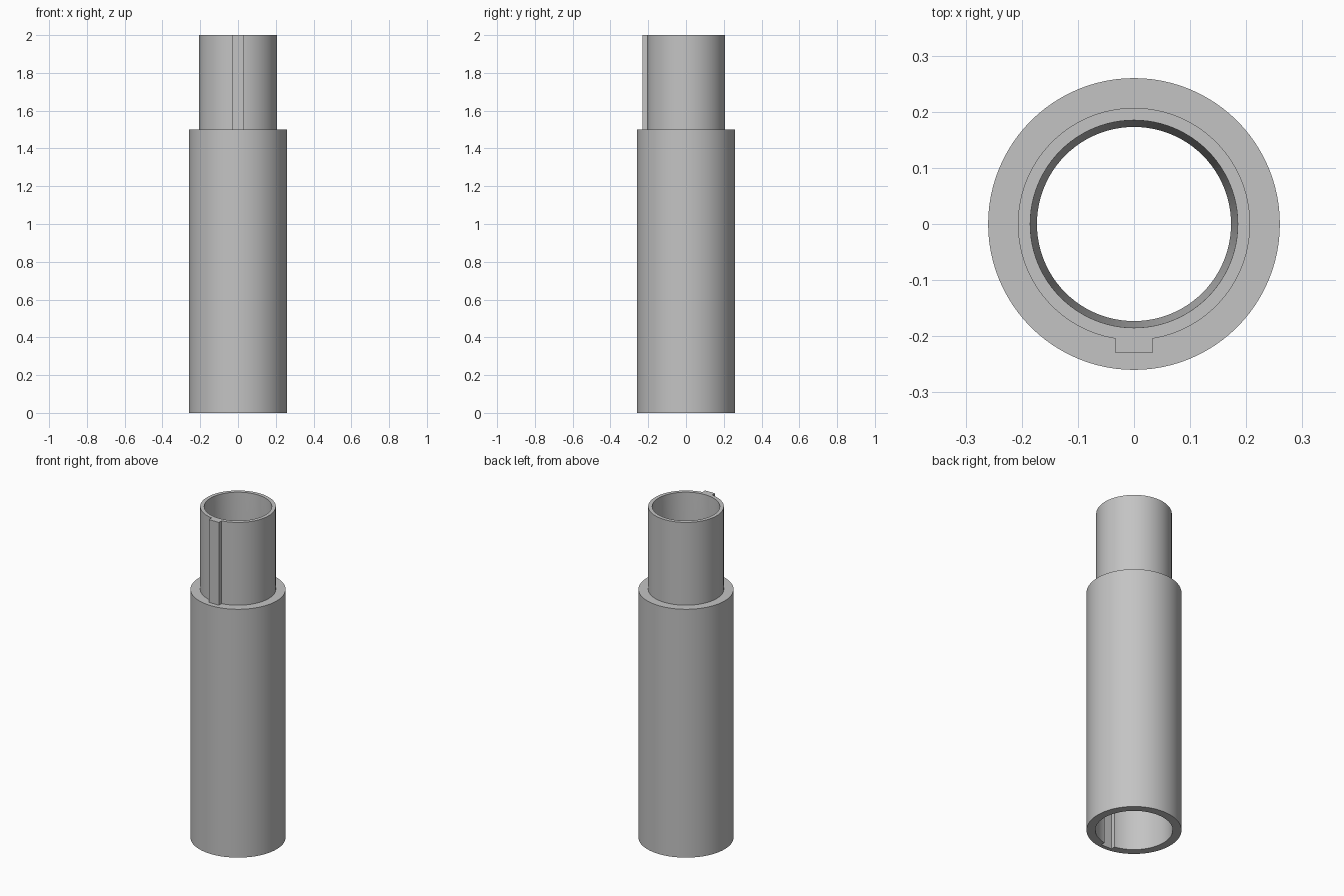
import bpy
import bmesh
import math

cube = bpy.data.objects.get("Cube")
if cube:
    bpy.data.objects.remove(cube, do_unlink=True)

SEGMENTS = 96
BODY_R, SPIGOT_R, SOCKET_R, BORE_R, MOUTH_R = 0.26, 0.207, 0.212, 0.173, 0.185
SHOULDER_Z, TOP_Z, SOCKET_Z = 1.5, 2.0, 0.5

grey = bpy.data.materials.new("plain grey")
grey.use_nodes = True
colour = (0.55, 0.55, 0.55, 1)
grey.diffuse_color = colour
grey.node_tree.nodes["Principled BSDF"].inputs["Base Color"].default_value = colour


def add_object(name, bm):
    bmesh.ops.recalc_face_normals(bm, faces=bm.faces)
    mesh = bpy.data.meshes.new(name)
    bm.to_mesh(mesh)
    bm.free()
    mesh.materials.append(grey)
    obj = bpy.data.objects.new(name, mesh)
    bpy.context.collection.objects.link(obj)
    return obj


def lathe(name, profile):
    """Turn a closed (radius, height) outline around the z axis."""
    bm = bmesh.new()
    rings = []
    for i in range(SEGMENTS):
        a = math.tau * i / SEGMENTS
        rings.append([bm.verts.new((r * math.cos(a), r * math.sin(a), z)) for r, z in profile])
    count = len(profile)
    for i in range(SEGMENTS):
        here, there = rings[i], rings[(i + 1) % SEGMENTS]
        for j in range(count):
            k = (j + 1) % count
            bm.faces.new((here[j], there[j], there[k], here[k]))
    return add_object(name, bm)


def box(name, half_width, y0, y1, z0, z1):
    bm = bmesh.new()
    bmesh.ops.create_cube(bm, size=1)
    bmesh.ops.scale(bm, vec=(2 * half_width, y1 - y0, z1 - z0), verts=bm.verts)
    bmesh.ops.translate(bm, vec=(0, (y0 + y1) / 2, (z0 + z1) / 2), verts=bm.verts)
    return add_object(name, bm)


def combine(target, tool, operation):
    mod = target.modifiers.new(tool.name, "BOOLEAN")
    mod.operation = operation
    mod.solver = "EXACT"
    mod.object = tool
    bpy.context.view_layer.objects.active = target
    bpy.ops.object.modifier_apply(modifier=mod.name)
    bpy.data.objects.remove(tool, do_unlink=True)


# Stepped tube: wide body, narrow spigot, tapered bore and bottom socket
tube = lathe("tube_section", [
    (BODY_R, 0), (BODY_R, SHOULDER_Z),
    (SPIGOT_R, SHOULDER_Z), (SPIGOT_R, TOP_Z),
    (MOUTH_R, TOP_Z), (BORE_R, SHOULDER_Z),
    (BORE_R, SOCKET_Z + 0.06), (SOCKET_R, SOCKET_Z), (SOCKET_R, 0),
])

# Locking key on the spigot and the matching keyway in the socket
combine(tube, box("key", 0.033, -0.23, -0.195, SHOULDER_Z - 0.05, TOP_Z), "UNION")
combine(tube, box("keyway_cutter", 0.036, -0.236, -0.18, -0.05, SOCKET_Z), "DIFFERENCE")

# Smooth round walls with crisp edges
bpy.ops.object.select_all(action="DESELECT")
tube.select_set(True)
bpy.context.view_layer.objects.active = tube
bpy.ops.object.shade_smooth_by_angle(angle=math.radians(25))
